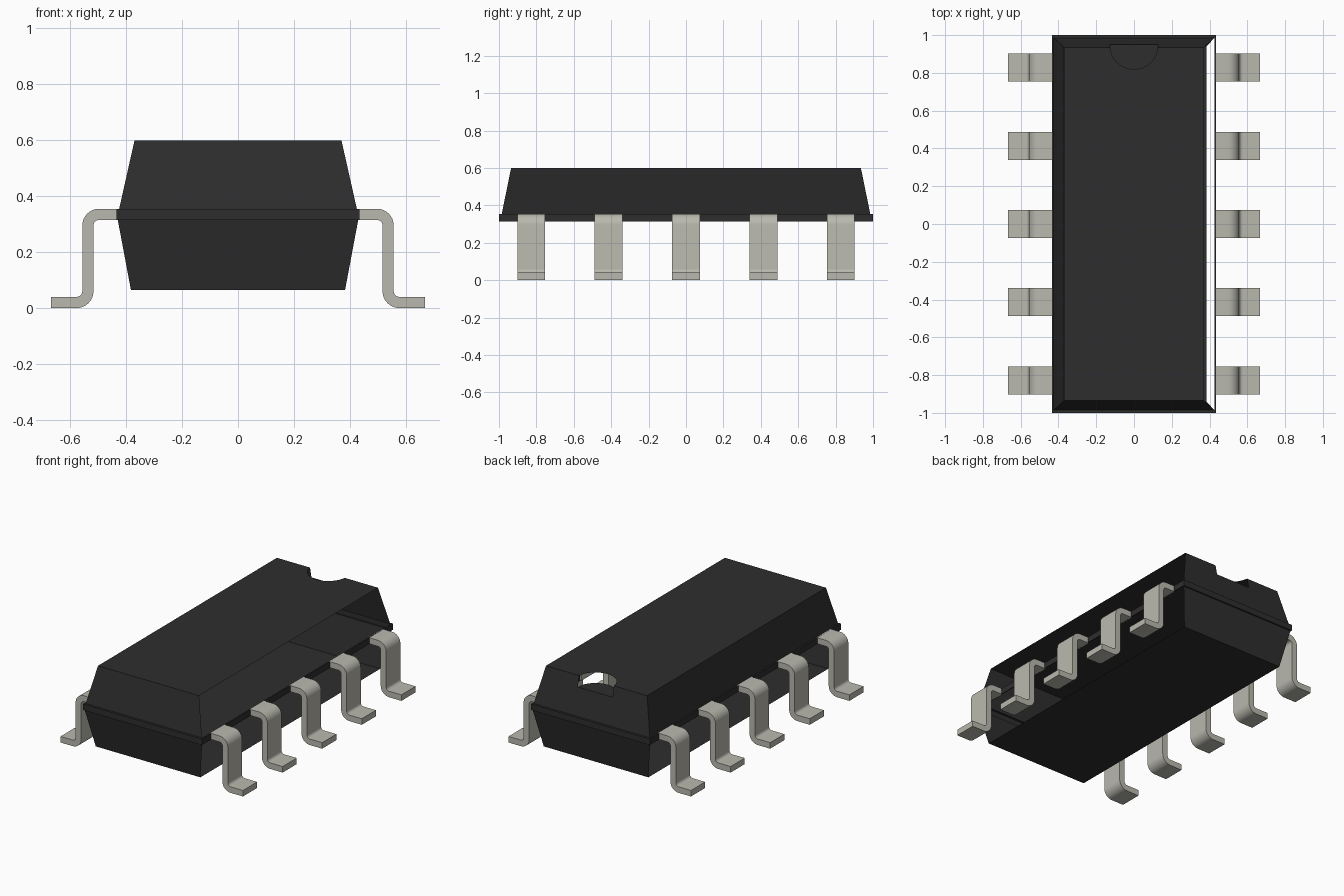
import bpy, bmesh, math

cube = bpy.data.objects.get("Cube")
if cube:
    bpy.data.objects.remove(cube, do_unlink=True)


def material(name, color):
    m = bpy.data.materials.new(name)
    m.use_nodes = True
    m.diffuse_color = color
    bsdf = m.node_tree.nodes["Principled BSDF"]
    bsdf.inputs["Base Color"].default_value = color
    bsdf.inputs["Roughness"].default_value = 0.6
    return m


black = material("black_plastic", (0.027, 0.027, 0.027, 1))
metal = material("tinned_metal", (0.49, 0.485, 0.425, 1))


def build(name, polygons, mat, recalc=True):
    """Make an object from a list of polygons, welding shared corners."""
    bm = bmesh.new()
    for poly in polygons:
        bm.faces.new([bm.verts.new(p) for p in poly])
    bmesh.ops.remove_doubles(bm, verts=bm.verts[:], dist=1e-5)
    if recalc:
        bmesh.ops.recalc_face_normals(bm, faces=bm.faces[:])
    mesh = bpy.data.meshes.new(name)
    bm.to_mesh(mesh)
    bm.free()
    mesh.materials.append(mat)
    obj = bpy.data.objects.new(name, mesh)
    bpy.context.collection.objects.link(obj)
    return obj


def ring(hx, hy, z):
    """Rectangle corners: front left, front right, back right, back left."""
    return [(-hx, -hy, z), (hx, -hy, z), (hx, hy, z), (-hx, hy, z)]


def wall(low, high, i):
    j = (i + 1) % 4
    return [low[i], low[j], high[j], high[i]]


FRONT, PLUS_X, BACK, MINUS_X = range(4)
top = ring(0.37, 0.935, 0.6)
shoulder = ring(0.425, 0.985, 0.355)
rim_high = ring(0.435, 1.0, 0.355)
rim_low = ring(0.435, 1.0, 0.315)
waist = ring(0.43, 0.99, 0.315)
base = ring(0.383, 0.94, 0.065)

# Half-round orientation notch at the back edge
R, DEPTH, STEPS = 0.127, 0.07, 16


def notch_arc(z, edge_y):
    pts = []
    for k in range(STEPS + 1):
        a = -math.pi * k / STEPS
        y = 0.946 + R * math.sin(a) if 0 < k < STEPS else edge_y
        pts.append((R * math.cos(a), y, z))
    return pts


slope = (0.985 - 0.935) / (0.6 - 0.355)
lip = notch_arc(0.6, 0.935)
floor = notch_arc(0.6 - DEPTH, 0.935 + slope * DEPTH)

# Upper shell: open along the +x side
top_face = [top[0], top[1], top[2]] + lip + [top[3]]
back_face = [shoulder[2], shoulder[3], top[3], lip[-1], floor[-1],
             floor[0], lip[0], top[2]]
build("upper_shell", [top_face, back_face, wall(shoulder, top, FRONT),
                      wall(shoulder, top, MINUS_X)], black)
build("notch_floor", [floor[::-1]], black, recalc=False)

# Parting-line rim with narrow ledges
build("rim", [wall(a, b, i) for i in range(4)
              for a, b in ((waist, rim_low), (rim_low, rim_high),
                           (rim_high, shoulder))], black)

# Lower shell: end walls and floor, open along both long sides
build("lower_shell", [base[::-1], wall(base, waist, FRONT),
                      wall(base, waist, BACK)], black)


# Gull-wing lead profile (x, z)
def arc(cx, cz, r, start, end, n=8):
    return [(cx + r * math.cos(math.radians(start + (end - start) * k / n)),
             cz + r * math.sin(math.radians(start + (end - start) * k / n)))
            for k in range(n + 1)]


INNER, OUTER = 0.02, 0.06
upper_bend = (0.497, 0.295)
lower_bend = (0.577, 0.06)
profile = [(0.425, 0.355)]
profile += arc(*upper_bend, OUTER, 90, 0)
profile += arc(*lower_bend, INNER, 180, 270)
profile += [(0.668, 0.04), (0.668, 0.0)]
profile += arc(*lower_bend, OUTER, 270, 180)
profile += arc(*upper_bend, INNER, 0, 90)
profile += [(0.425, 0.315)]


def lead(name, side, y, half=0.074):
    near = [(side * x, y - half, z) for x, z in profile]
    far = [(side * x, y + half, z) for x, z in profile]
    n = len(profile)
    sides = [[near[i], near[(i + 1) % n], far[(i + 1) % n], far[i]]
             for i in range(n)]
    obj = build(name, [near, far[::-1]] + sides, metal)
    bpy.ops.object.select_all(action="DESELECT")
    obj.select_set(True)
    bpy.context.view_layer.objects.active = obj
    bpy.ops.object.shade_smooth_by_angle(angle=math.radians(35))


# Five leads along each long side
for side, label in ((1, "left"), (-1, "right")):
    for k in range(5):
        lead(f"{label}_lead_{k + 1}", side, (k - 2) * 0.414)
